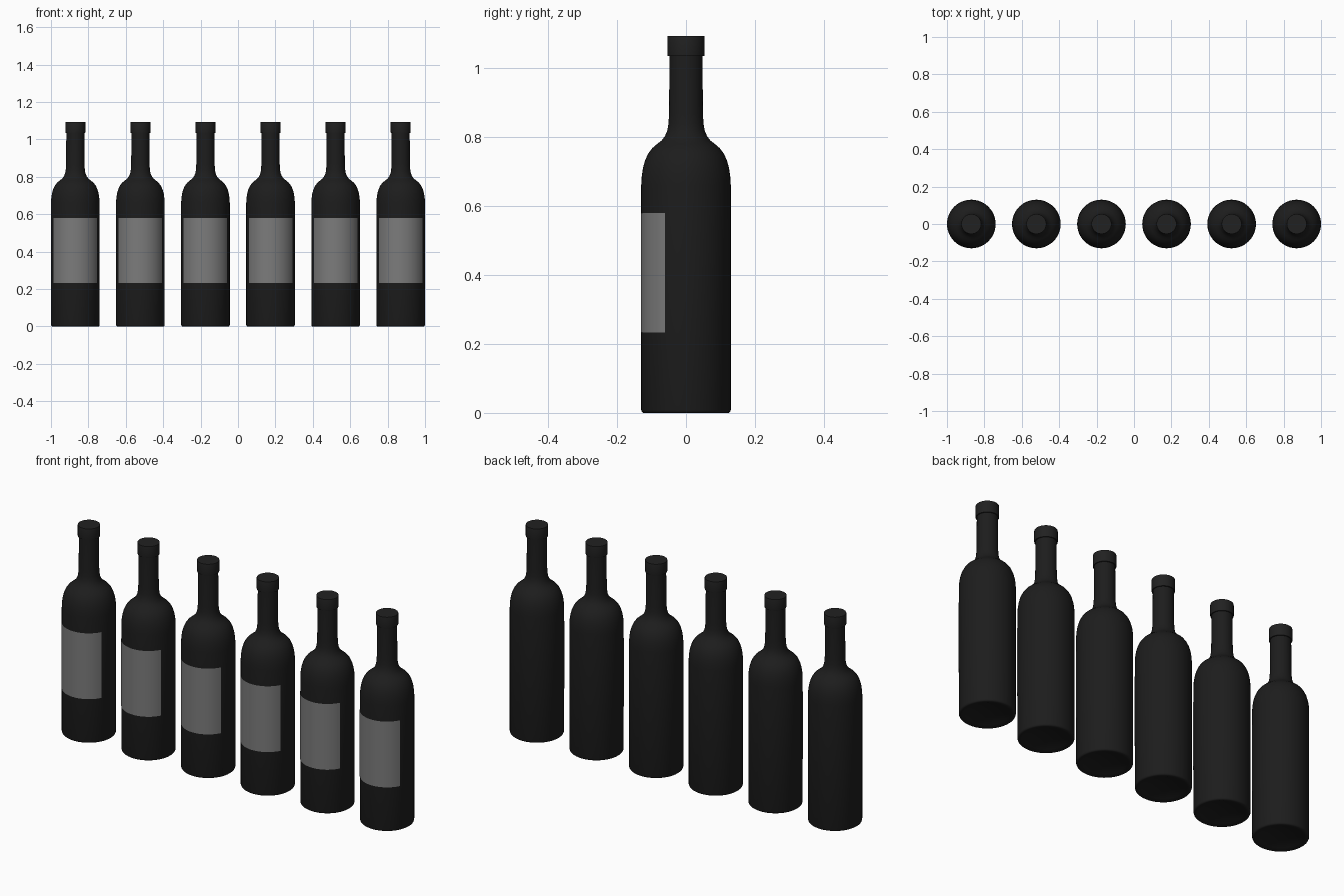
import bpy, bmesh, math

if "Cube" in bpy.data.objects:
    bpy.data.objects.remove(bpy.data.objects["Cube"])

SEG = 48


def material(name, value):
    m = bpy.data.materials.new(name)
    m.diffuse_color = (value, value, value, 1)
    m.use_nodes = True
    m.node_tree.nodes["Principled BSDF"].inputs["Base Color"].default_value = m.diffuse_color
    return m


def sweep(name, profile, mat, start=0.0, angle=2 * math.pi, steps=SEG):
    """Revolve an (r, z) profile around z, fully or over part of a turn."""
    full = angle > 6.28
    bm = bmesh.new()
    rings = []
    for i in range(steps if full else steps + 1):
        a = start + angle * i / steps
        rings.append([bm.verts.new((r * math.cos(a), r * math.sin(a), z)) for r, z in profile])
    for i in range(steps):
        p, q = rings[i], rings[(i + 1) % len(rings)]
        for j in range(len(profile) - 1):
            bm.faces.new((p[j], q[j], q[j + 1], p[j + 1]))
    bmesh.ops.remove_doubles(bm, verts=bm.verts, dist=1e-5)
    me = bpy.data.meshes.new(name)
    bm.to_mesh(me)
    bm.free()
    me.materials.append(mat)
    ob = bpy.data.objects.new(name, me)
    bpy.context.collection.objects.link(ob)
    bpy.ops.object.select_all(action='DESELECT')
    ob.select_set(True)
    bpy.context.view_layer.objects.active = ob
    bpy.ops.object.shade_smooth_by_angle(angle=math.radians(40))
    return ob


glass = material("dark_glass", 0.012)
foil = material("dark_foil", 0.015)
paper = material("label_paper", 0.2)

# Glass body with a shallow punt, rounded shoulder and neck
body = [(0, 0.02), (0.06, 0.016), (0.1, 0.005), (0.115, 0), (0.124, 0), (0.128, 0.003),
        (0.13, 0.009), (0.13, 0.66), (0.1285, 0.685), (0.125, 0.71), (0.119, 0.732),
        (0.11, 0.752), (0.098, 0.768), (0.084, 0.78), (0.071, 0.79), (0.061, 0.803),
        (0.054, 0.82), (0.051, 0.838), (0.049, 0.87), (0.048, 1.04)]
# Cap
cap = [(0.047, 1.035), (0.053, 1.035), (0.0535, 1.037), (0.0535, 1.092), (0.053, 1.094), (0, 1.094)]
# Curved front label
label = [(0.131, 0.233), (0.131, 0.58)]
half = math.radians(62.5)

parts = [sweep("bottle", body, glass),
         sweep("cap", cap, foil),
         sweep("label", label, paper, -math.pi / 2 - half, 2 * half, 24)]

# Row of six bottles
for i in range(6):
    x = -0.87 + 0.348 * i
    for p in parts:
        ob = p if i == 0 else p.copy()
        if i:
            bpy.context.collection.objects.link(ob)
        ob.name = f"{p.name.split('_')[0]}_{i + 1}"
        ob.location.x = x
